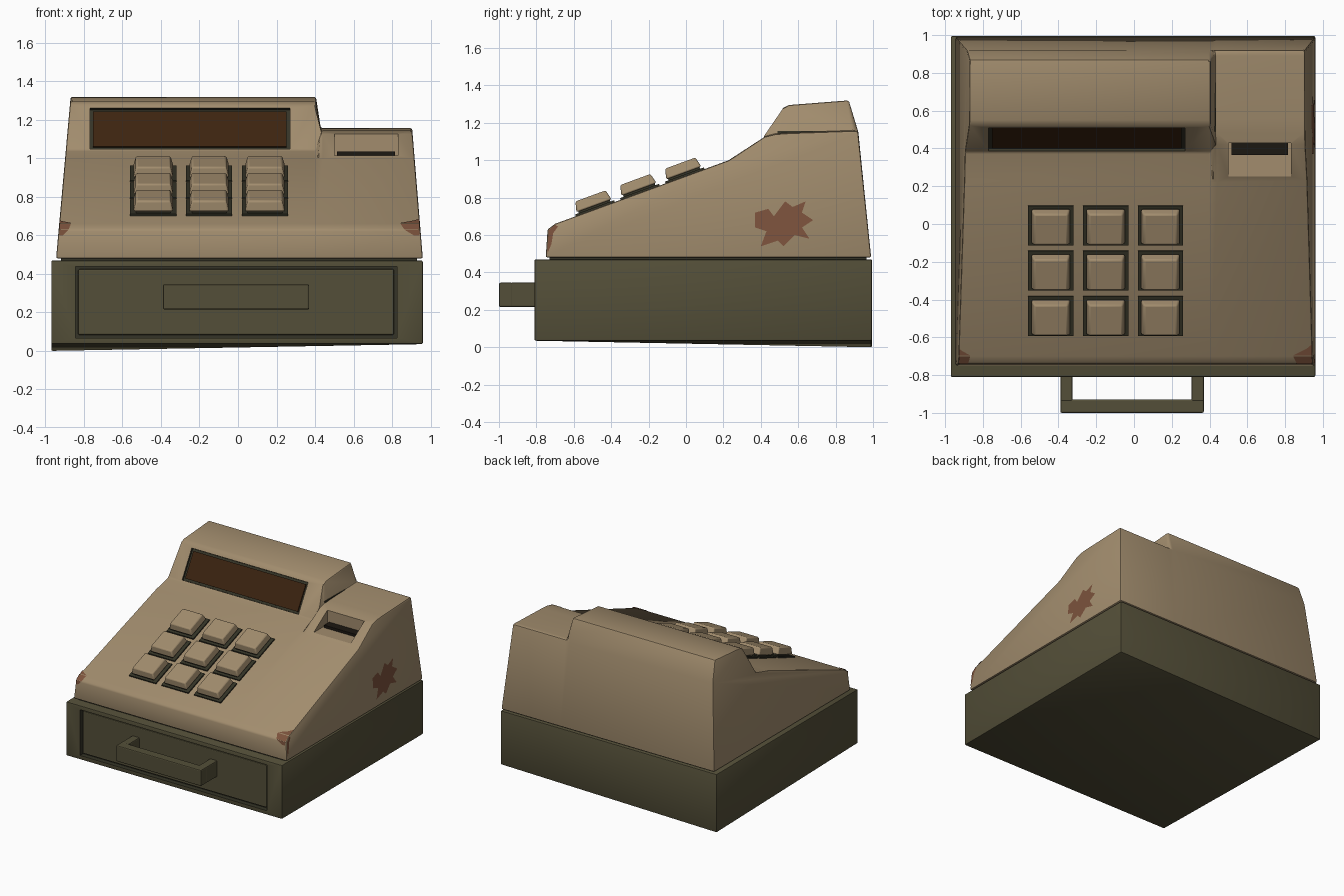
import bpy, bmesh, math
from mathutils import Matrix, Vector

cube = bpy.data.objects.get("Cube")
if cube:
    bpy.data.objects.remove(cube, do_unlink=True)


def material(name, r, g, b):
    m = bpy.data.materials.new(name)
    m.use_nodes = True
    m.diffuse_color = (r, g, b, 1)
    bsdf = m.node_tree.nodes["Principled BSDF"]
    bsdf.inputs["Base Color"].default_value = (r, g, b, 1)
    bsdf.inputs["Roughness"].default_value = 0.7
    return m


TAN = material("tan_plastic", 0.36, 0.265, 0.155)
OLIVE = material("olive_metal", 0.088, 0.078, 0.04)
DARK = material("dark_olive", 0.035, 0.034, 0.02)
GLASS = material("brown_glass", 0.045, 0.017, 0.005)
BLACK = material("slot_black", 0.012, 0.009, 0.006)
RUST = material("rust", 0.2, 0.085, 0.045)


def finish(name, bm, mats, bevel=0.0):
    """Turn a bmesh into an object with clean normals and an optional bevel."""
    bmesh.ops.recalc_face_normals(bm, faces=bm.faces)
    mesh = bpy.data.meshes.new(name)
    bm.to_mesh(mesh)
    bm.free()
    ob = bpy.data.objects.new(name, mesh)
    bpy.context.collection.objects.link(ob)
    for m in mats:
        mesh.materials.append(m)
    if bevel:
        mod = ob.modifiers.new("bevel", 'BEVEL')
        mod.width = bevel
        mod.segments = 2
        mod.limit_method = 'ANGLE'
        mod.angle_limit = math.radians(35)
    return ob


def add_box(bm, size, loc, tilt=0.0, lift=0.0, taper=1.0, index=0):
    """Box tilted about X; lift moves it along the tilted normal."""
    m = Matrix.Translation(loc) @ Matrix.Rotation(tilt, 4, 'X') @ Matrix.Translation((0, 0, lift))
    verts = bmesh.ops.create_cube(bm, size=1)["verts"]
    for v in verts:
        k = taper if v.co.z > 0 else 1.0
        v.co = m @ Vector((v.co.x * size[0] * k, v.co.y * size[1] * k, v.co.z * size[2]))
    for f in {f for v in verts for f in v.link_faces}:
        f.material_index = index


def box(name, size, loc, mat, bevel=0.0, **kw):
    bm = bmesh.new()
    add_box(bm, size, loc, **kw)
    return finish(name, bm, [mat], bevel)


def span(name, lo, hi, mat, bevel=0.0):
    lo, hi = Vector(lo), Vector(hi)
    return box(name, hi - lo, (lo + hi) / 2, mat, bevel)


def carve(ob, cutter):
    """Subtract the cutter, bake the modifiers and discard the cutter."""
    cutter.hide_render = True
    mod = ob.modifiers.new("carve", 'BOOLEAN')
    mod.operation, mod.solver, mod.object = 'DIFFERENCE', 'EXACT', cutter
    bpy.context.view_layer.update()
    dg = bpy.context.evaluated_depsgraph_get()
    mesh = bpy.data.meshes.new_from_object(ob.evaluated_get(dg))
    ob.modifiers.clear()
    ob.data = mesh
    bpy.data.objects.remove(cutter, do_unlink=True)


def smooth(ob, angle=32):
    bpy.ops.object.select_all(action='DESELECT')
    ob.select_set(True)
    bpy.context.view_layer.objects.active = ob
    bpy.ops.object.shade_smooth_by_angle(angle=math.radians(angle))


def left_x(z):
    return -0.945 + 0.09 * (z - 0.48)


def right_x(z):
    return 0.96 - 0.082 * (z - 0.48)


# Housing: tall display profile lofted to a lower printer profile
FRONT = [(-0.75, 0.48), (-0.74, 0.63), (-0.70, 0.66), (0.23, 1.0)]
BACK = [(0.92, 1.155), (0.99, 0.48)]
tall = FRONT + [(0.38, 1.04), (0.52, 1.28), (0.55, 1.295), (0.87, 1.32)] + BACK
low = FRONT + [(0.42, 1.125), (0.48, 1.14), (0.55, 1.145), (0.89, 1.157)] + BACK
bm = bmesh.new()
rings = [[bm.verts.new((x(z), y, z)) for y, z in prof] for prof, x in (
    (tall, left_x), (tall, lambda z: 0.405), (low, lambda z: 0.43), (low, right_x))]
count = len(tall)
for a, b in zip(rings, rings[1:]):
    for i in range(count):
        j = (i + 1) % count
        bm.faces.new((a[i], a[j], b[j], b[i]))
bm.faces.new(rings[0])
bm.faces.new(rings[-1])
housing = finish("housing", bm, [TAN, DARK], 0.01)

# Display recess and receipt notch
WIN_TILT = math.atan2(0.24, 0.14)
win_at = (-0.25, 0.447, 1.155)
bm = bmesh.new()
add_box(bm, (1.04, 0.244, 0.06), win_at, WIN_TILT, index=1)
add_box(bm, (0.33, 0.25, 0.3), (0.665, 0.305, 1.165))
carve(housing, finish("housing_cutter", bm, [TAN, DARK]))
smooth(housing)
box("display_frame", (1.038, 0.242, 0.016), win_at, DARK, tilt=WIN_TILT, lift=-0.024)
box("display_glass", (1.005, 0.21, 0.016), win_at, GLASS, tilt=WIN_TILT, lift=-0.014)
span("receipt_slot", (0.515, 0.365, 1.0), (0.815, 0.435, 1.036), BLACK)
box("display_side_seam", (0.008, 0.26, 0.014), (0.43, 0.62, 1.15), DARK)

# Keypad: collar, stem and tapered cap for each key
KEY_TILT = math.atan2(0.34, 0.93)


def slope_z(y):
    return 0.66 + (y + 0.70) * 0.34 / 0.93


for row, y in enumerate((-0.485, -0.245, -0.005)):
    for col, x in enumerate((-0.44, -0.15, 0.14)):
        at, tag = (x, y, slope_z(y)), f"_{row + 1}_{col + 1}"
        box("key_collar" + tag, (0.24, 0.222, 0.02), at, DARK, tilt=KEY_TILT, lift=0.0)
        box("key_stem" + tag, (0.18, 0.18, 0.03), at, DARK, tilt=KEY_TILT, lift=0.01)
        cap = box("key_cap" + tag, (0.208, 0.2, 0.056), at, TAN, 0.009,
                  tilt=KEY_TILT, lift=0.047, taper=0.86)
        smooth(cap)

# Cash drawer base with one low foot corner and a recessed front
bm = bmesh.new()
add_box(bm, (1.93, 1.805, 0.435), (-0.005, 0.0925, 0.2525))
for v in bm.verts:
    if v.co.z < 0.1 and v.co.x < 0 and v.co.y > 0:
        v.co.z = 0
base = finish("drawer_base", bm, [OLIVE, DARK], 0.008)
bm = bmesh.new()
add_box(bm, (1.67, 0.08, 0.37), (-0.01, -0.81, 0.253), index=1)
carve(base, finish("base_cutter", bm, [OLIVE, DARK]))
smooth(base)
span("drawer_front", (-0.83, -0.795, 0.083), (0.81, -0.75, 0.424), OLIVE, 0.006)
span("base_seam", (-0.92, -0.73, 0.46), (0.93, 0.965, 0.49), DARK)

# Drawer handle
span("handle_bar", (-0.39, -1.0, 0.215), (0.37, -0.928, 0.345), OLIVE, 0.008)
for side, x in (("right", -0.39), ("left", 0.305)):
    span("handle_arm_" + side, (x, -0.94, 0.215), (x + 0.065, -0.78, 0.345), OLIVE, 0.008)


# Rust patches lying just above the housing faces
def patch(name, points, outward):
    bm = bmesh.new()
    face = bm.faces.new([bm.verts.new(Vector(p) + Vector(outward) * 0.003) for p in points])
    face.normal_update()
    flip = face.normal.dot(Vector(outward)) < 0
    ob = finish(name, bm, [RUST])
    if (ob.data.polygons[0].normal.dot(Vector(outward)) < 0):
        ob.data.flip_normals()
    return ob


blob = [(.37, .72), (.44, .74), (.47, .70), (.53, .78), (.57, .75), (.64, .78), (.62, .72),
        (.68, .68), (.62, .64), (.66, .58), (.58, .60), (.52, .54), (.49, .57), (.40, .54),
        (.43, .62), (.37, .64)]
patch("rust_side", [(right_x(z), y, z) for y, z in blob], (1, 0, 0))
edge = [(-.742, .50), (-.735, .625), (-.70, .655), (-.685, .645), (-.71, .61), (-.72, .55)]
patch("rust_side_edge", [(right_x(z), y, z) for y, z in edge], (1, 0, 0))
for side, s, w in (("left", 1, 0.1), ("right", -1, 0.06)):
    x = 0.943 if s > 0 else -0.927
    top = [(0, -.695), (0, -.695 + w * .6), (-.3 * w, -.69 + w * .3), (-w, -.695)]
    patch("rust_top_" + side, [(x + s * dx, y, slope_z(y)) for dx, y in top], (0, -.34, .94))
    lip = [(0, -.70, .66), (-w, -.70, .66), (-.8 * w, -.74, .63), (0, -.74, .63)]
    patch("rust_lip_" + side, [(x + s * dx, y, z) for dx, y, z in lip], (0, -.6, .8))
    chip = [(0, -.74, .63), (-.8 * w, -.74, .63), (-.3 * w, -.742, .60), (0, -.742, .60)]
    patch("rust_front_" + side, [(x + s * dx, y, z) for dx, y, z in chip], (0, -1, 0))
